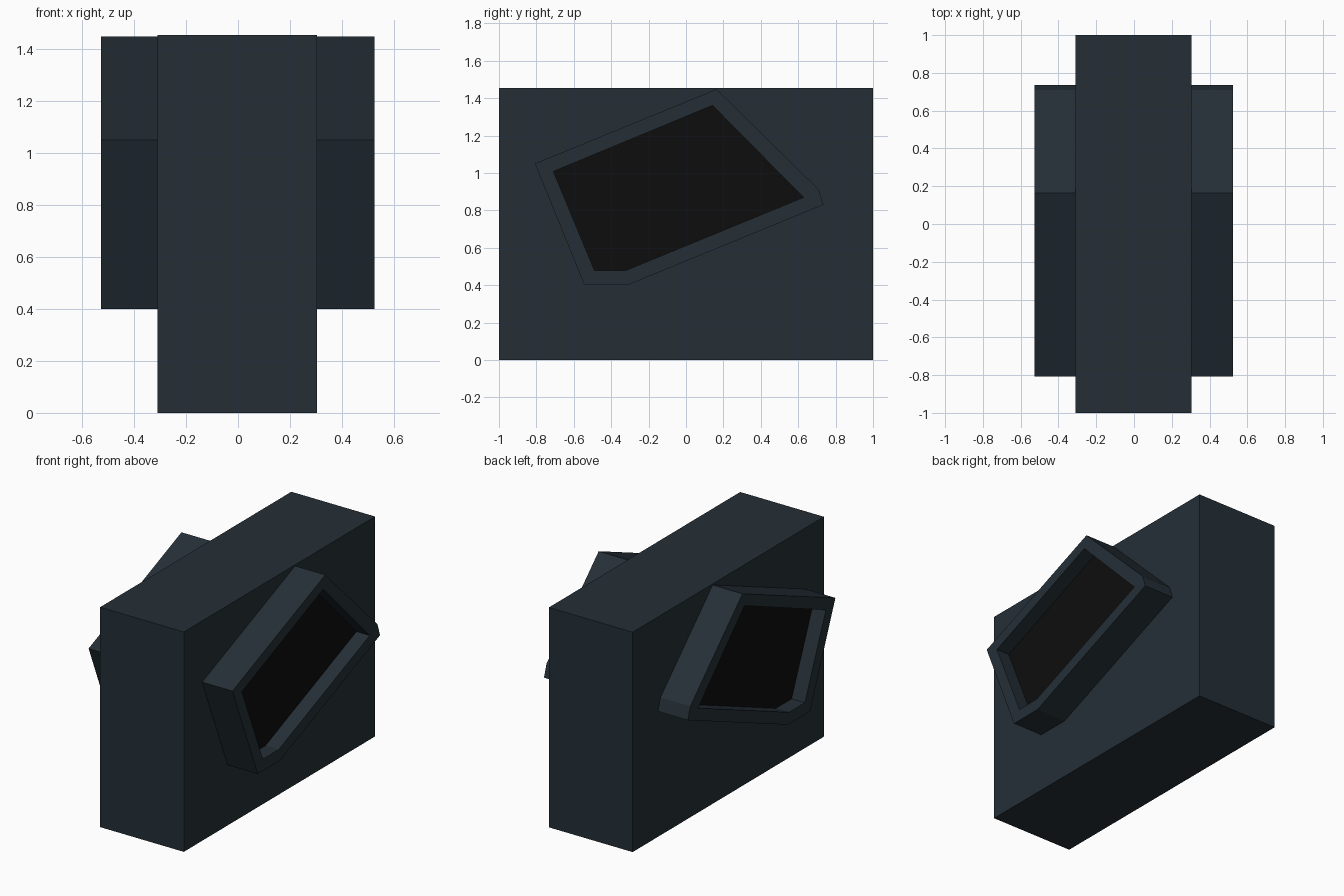
import bpy, bmesh

if "Cube" in bpy.data.objects:
    bpy.data.objects.remove(bpy.data.objects["Cube"])

def mat(name, c):
    m = bpy.data.materials.new(name)
    m.diffuse_color = (*c, 1)
    m.use_nodes = True
    m.node_tree.nodes["Principled BSDF"].inputs["Base Color"].default_value = m.diffuse_color
    return m

SLATE = mat("dark slate", (0.0178, 0.0284, 0.0375))
BLACK = mat("black", (0.004, 0.004, 0.004))

def finish(name, bm, mats):
    bmesh.ops.recalc_face_normals(bm, faces=bm.faces)
    me = bpy.data.meshes.new(name)
    bm.to_mesh(me)
    bm.free()
    for m in mats:
        me.materials.append(m)
    ob = bpy.data.objects.new(name, me)
    bpy.context.collection.objects.link(ob)
    return ob

# Main block
bm = bmesh.new()
bmesh.ops.create_cube(bm, size=1)
for v in bm.verts:
    v.co = (-0.003 + v.co.x * 0.613, v.co.y * 2, (v.co.z + 0.5) * 1.455)
finish("main_block", bm, [SLATE])

# Side pod outlines (y, z): outer frame and recessed opening
OUTER = [(-0.808, 1.05), (0.163, 1.448), (0.709, 0.912),
         (0.735, 0.83), (-0.313, 0.40), (-0.543, 0.40)]
INNER = [(-0.709, 1.008), (0.142, 1.361), (0.628, 0.869),
         (-0.324, 0.478), (-0.489, 0.478)]
MATCH = [0, 1, 2, 2, 3, 4]      # opening corner facing each outer corner

def side_pod(name, root, rim, floor):
    bm = bmesh.new()
    def ring(pts, x):
        return [bm.verts.new((x, y, z)) for y, z in pts]
    base, lip = ring(OUTER, root), ring(OUTER, rim)
    edge, deep = ring(INNER, rim), ring(INNER, floor)
    n, k = len(OUTER), len(INNER)
    for i in range(n):                       # outer wall and flat rim
        j = (i + 1) % n
        bm.faces.new((base[i], base[j], lip[j], lip[i]))
        a, b = edge[MATCH[i]], edge[MATCH[j]]
        bm.faces.new((lip[i], lip[j], b, a) if a != b else (lip[i], lip[j], a))
    for i in range(k):                       # walls of the recess
        j = (i + 1) % k
        bm.faces.new((edge[i], edge[j], deep[j], deep[i]))
    bm.faces.new(deep).material_index = 1    # black recessed panel
    bm.faces.new(base)
    finish(name, bm, [SLATE, BLACK])

side_pod("right_pod", 0.295, 0.525, 0.428)
side_pod("left_pod", -0.30, -0.528, -0.431)
